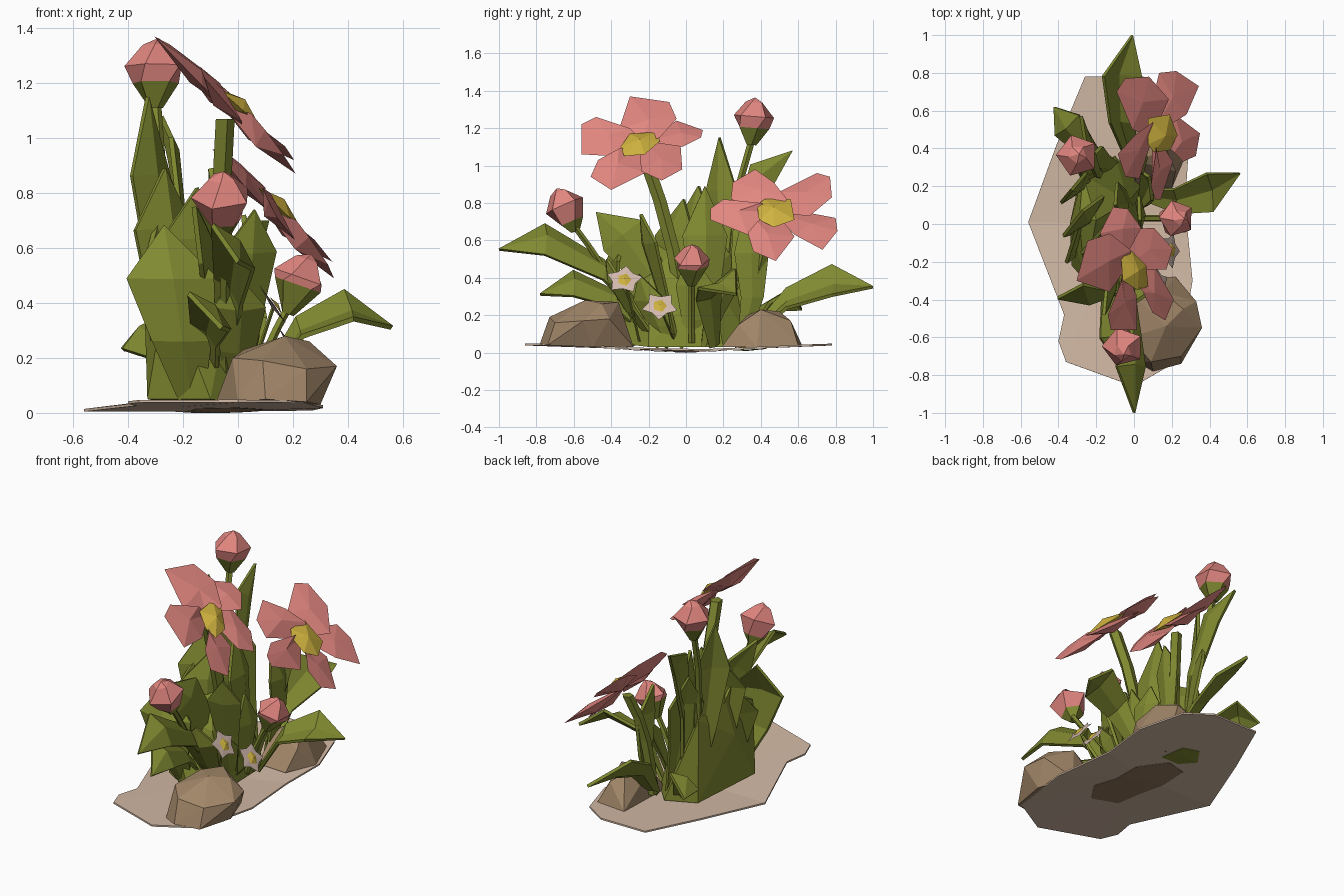
import bpy, bmesh, math
from mathutils import Vector


def mat(name, r, g, b):
    m = bpy.data.materials.new(name)
    m.diffuse_color = (r, g, b, 1)
    return m


PINK = mat("petal_pink", 0.76, 0.24, 0.215)
GREEN = mat("leaf_green", 0.215, 0.25, 0.03)
YELLOW = mat("pollen_yellow", 0.63, 0.45, 0.05)
TAN = mat("ground_tan", 0.65, 0.49, 0.375)
BROWN = mat("rock_brown", 0.36, 0.24, 0.14)
WHITE = mat("blossom_white", 0.65, 0.49, 0.42)
SOIL = mat("dark_soil", 0.30, 0.19, 0.11)


def make(name, verts, faces, mats, thick=0):
    me = bpy.data.meshes.new(name)
    me.from_pydata([tuple(v) for v in verts], [], faces)
    bm = bmesh.new()
    bm.from_mesh(me)
    bmesh.ops.recalc_face_normals(bm, faces=bm.faces)
    bm.to_mesh(me)
    bm.free()
    for m in mats:
        me.materials.append(m)
    ob = bpy.data.objects.new(name, me)
    bpy.context.collection.objects.link(ob)
    if thick:
        s = ob.modifiers.new("thickness", 'SOLIDIFY')
        s.thickness = thick
        s.offset = 0
    return ob


def hull(name, pts, m):
    bm = bmesh.new()
    vs = [bm.verts.new(p) for p in pts]
    r = bmesh.ops.convex_hull(bm, input=vs)
    bmesh.ops.delete(bm, geom=list({v for v in r["geom_interior"] if isinstance(v, bmesh.types.BMVert)}),
                     context='VERTS')
    bmesh.ops.recalc_face_normals(bm, faces=bm.faces)
    me = bpy.data.meshes.new(name)
    bm.to_mesh(me)
    bm.free()
    me.materials.append(m)
    bpy.context.collection.objects.link(bpy.data.objects.new(name, me))


def along(b, m, t, u):
    """Point on a curve running through b, m and t."""
    b, m, t = Vector(b), Vector(m), Vector(t)
    c = 2 * m - (b + t) / 2
    return b * (1 - u) ** 2 + c * 2 * u * (1 - u) + t * u * u


def leaf(name, base, mid, tip, width, angle, tilt=0.0):
    """Folded blade with a sunken midrib."""
    b = (base[0], base[1], 0.04)
    a = math.radians(angle)
    side = Vector((math.cos(a), math.sin(a), tilt)).normalized()
    fold = side.cross(Vector(tip) - Vector(b)).normalized()
    verts, faces = [], []
    for u, w in ((0, 0.25), (0.35, 0.65), (0.7, 1.0)):
        p = along(b, mid, tip, u)
        s = side * width * w / 2
        verts += [p - s, p + fold * width * w * 0.14, p + s]
    verts.append(Vector(tip))
    for i in (0, 3):
        faces += [(i, i + 1, i + 4, i + 3), (i + 1, i + 2, i + 5, i + 4)]
    faces += [(6, 7, 9), (7, 8, 9)]
    make(name, verts, faces, [GREEN], 0.018)


def stem(name, b, m, t, r, sides=5):
    verts, faces, n = [], [], 5
    for i in range(n):
        p = along(b, m, t, i / (n - 1))
        verts += [p + Vector((math.cos(k * math.tau / sides), math.sin(k * math.tau / sides), 0)) * r
                  for k in range(sides)]
    for i in range(n - 1):
        for k in range(sides):
            a, c = i * sides + k, i * sides + (k + 1) % sides
            faces.append((a, c, c + sides, a + sides))
    faces += [tuple(range(sides))[::-1], tuple(range((n - 1) * sides, n * sides))]
    make(name, verts, faces, [GREEN])


def bud(name, base, axis, length, radius, cup):
    """Faceted bud: green cup below, pink above."""
    q = Vector((0, 0, 1)).rotation_difference(Vector(axis))
    n, rings = 5, ((0, 0.25), (cup, 0.35 + 1.3 * cup), (0.6, 1.05), (0.9, 0.45))
    verts = [Vector(base) + q @ Vector((r * radius * math.cos(k * math.tau / n + 0.3 * j),
                                        r * radius * math.sin(k * math.tau / n + 0.3 * j), h * length))
             for j, (h, r) in enumerate(rings) for k in range(n)]
    verts.append(Vector(base) + q @ Vector((0.01, 0, length)))
    faces = [tuple(range(n))]
    for j in range(3):
        faces += [(j * n + k, j * n + (k + 1) % n, (j + 1) * n + (k + 1) % n, (j + 1) * n + k) for k in range(n)]
    faces += [(3 * n + k, 3 * n + (k + 1) % n, 4 * n) for k in range(n)]
    ob = make(name, verts, faces, [PINK, GREEN])
    for f in ob.data.polygons[:n + 1]:
        f.material_index = 1


def fan(name, outline, origin, slope, front, back, m, lift=0.0, twist=0.0, root=0.0):
    """Closed faceted plate: outline in (y, z) on a plane sloping along x, twisted like a propeller blade."""
    nrm = Vector((1, 0, slope)).normalized()
    n = len(outline)
    pts = []
    for i, (y, z) in enumerate(outline):
        t = twist * math.cos(math.pi * (i - 1) / (n - 2)) if i else root
        # shift along x only, so the outline keeps its place
        pts.append(Vector((origin[0] - slope * (z - origin[1]) + (lift + t) / nrm.x, y, z)))
    c = sum(pts, Vector()) / n
    faces = [(i, (i + 1) % n, n) for i in range(n)] + [((i + 1) % n, i, n + 1) for i in range(n)]
    make(name, pts + [c + nrm * front, c - nrm * back], faces, [m])


# Ground sheet, bent up towards both ends
edge = [(-0.26, 0.78), (0.05, 0.78), (0.2, 0.68), (0.29, 0.4), (0.27, 0.1), (0.31, -0.3), (0.24, -0.72),
        (0.0, -0.86), (-0.36, -0.73), (-0.4, -0.62), (-0.37, -0.48), (-0.56, 0.01), (-0.41, 0.42)]
N = len(edge)
ground = [(x, y, 0.009 + 0.034 * min(1, abs(y) / 0.75)) for x, y in
          edge + [(x * 0.5 - 0.04, y * 0.5) for x, y in edge] + [(-0.06, 0)]]
make("ground", ground, [(i, (i + 1) % N, N + (i + 1) % N, N + i) for i in range(N)] +
     [(N + i, N + (i + 1) % N, 2 * N) for i in range(N)], [TAN], 0.01)

# Soil and root patches under the sheet
for name, m, outline in (
        ("soil_patch", SOIL, [(0.0, -0.38), (0.09, -0.25), (0.05, -0.1), (0.05, 0.08), (-0.07, 0.23),
                              (-0.2, 0.2), (-0.2, 0.02), (-0.17, -0.14), (-0.15, -0.32)]),
        ("root_patch", GREEN, [(0.0, 0.25), (-0.03, 0.4), (-0.13, 0.43), (-0.2, 0.33), (-0.12, 0.25)])):
    make(name, [(x, y, 0.001 + 0.034 * abs(y) / 0.75) for x, y in outline] +
         [(sum(p[0] for p in outline) / len(outline), 0 if m is SOIL else 0.33, 0.0 if m is SOIL else 0.01)],
         [(i, (i + 1) % len(outline), len(outline)) for i in range(len(outline))], [m], 0.002)

# Rocks
hull("front_rock", [(-0.08, -0.5, 0.04), (0.0, -0.72, 0.04), (0.1, -0.78, 0.05), (0.25, -0.74, 0.04),
                    (0.3, -0.5, 0.03), (0.22, -0.28, 0.03), (0.0, -0.3, 0.03), (-0.02, -0.6, 0.2),
                    (0.09, -0.73, 0.19), (0.25, -0.7, 0.16), (0.36, -0.55, 0.17), (0.33, -0.41, 0.18),
                    (0.17, -0.54, 0.28), (0.26, -0.45, 0.26), (0.15, -0.36, 0.27), (0.02, -0.4, 0.23)], BROWN)
hull("back_rock", [(0.0, 0.2, 0.03), (0.2, 0.19, 0.03), (0.28, 0.38, 0.03), (0.2, 0.6, 0.04), (0.0, 0.62, 0.04),
                   (0.22, 0.28, 0.15), (0.17, 0.4, 0.23), (0.08, 0.5, 0.22), (0.14, 0.56, 0.17),
                   (0.02, 0.33, 0.2)], BROWN)

# Dense heart of the plant
hull("leaf_core", [(-0.33, -0.22, 0.05), (-0.1, -0.36, 0.05), (0.05, -0.2, 0.03), (0.04, 0.2, 0.03),
                   (-0.1, 0.36, 0.04), (-0.28, 0.28, 0.04), (-0.34, 0.0, 0.38), (-0.26, -0.3, 0.47),
                   (-0.04, -0.2, 0.38), (-0.03, 0.12, 0.42), (-0.27, 0.26, 0.55), (-0.2, 0.02, 0.68),
                   (-0.29, 0.03, 0.62)], GREEN)

# Broad upright leaves: base, middle, tip, width, side direction, side slope
broad = [((-0.17, -0.27), (-0.22, -0.38, 0.36), (-0.27, -0.32, 0.68), 0.33, 5, 0),
         ((-0.2, 0.02), (-0.26, 0.03, 0.5), (-0.27, 0.07, 0.89), 0.3, 45, 0),
         ((-0.2, 0.22), (-0.3, 0.2, 0.65), (-0.33, 0.18, 1.15), 0.21, 50, 0),
         ((-0.1, -0.1), (-0.18, -0.08, 0.48), (-0.15, -0.01, 0.82), 0.28, 45, 0),
         ((0.0, 0.1), (-0.05, 0.1, 0.45), (-0.1, 0.1, 0.89), 0.24, 100, 0),
         ((-0.1, 0.3), (-0.2, 0.31, 0.5), (-0.25, 0.33, 0.85), 0.22, 60, 0),
         ((-0.16, 0.25), (-0.22, 0.33, 0.78), (-0.28, 0.57, 1.08), 0.16, 90, -0.8),
         ((-0.17, -0.05), (-0.3, -0.05, 0.33), (-0.3, -0.02, 0.68), 0.34, 75, 0)]
for i, row in enumerate(broad):
    leaf(f"broad_leaf_{i + 1}", *row)

# Spreading outer leaves
outer = [((-0.05, -0.1), (-0.03, -0.58, 0.54), (0.0, -1.0, 0.55), 0.22, 180, 1.1),
         ((0.0, 0.3), (-0.07, 0.64, 0.35), (-0.01, 1.0, 0.35), 0.26, 180, 0.8),
         ((0.05, 0.15), (0.3, 0.13, 0.37), (0.56, 0.27, 0.31), 0.23, 100, 0.5),
         ((-0.1, -0.15), (-0.12, -0.48, 0.34), (-0.06, -0.78, 0.31), 0.2, 180, 0.9),
         ((-0.08, 0.0), (-0.12, -0.24, 0.5), (-0.16, -0.48, 0.75), 0.26, 90, 0.8),
         ((0.0, -0.05), (0.03, -0.16, 0.46), (0.06, -0.24, 0.74), 0.2, 20, 0)]
for i, row in enumerate(outer):
    leaf(f"outer_leaf_{i + 1}", *row)
small = [((-0.02, -0.15), (0.0, -0.34, 0.3), (0.0, -0.42, 0.5), 0.2, 20, 0),
         ((-0.15, 0.3), (-0.3, 0.46, 0.27), (-0.42, 0.62, 0.23), 0.2, 40, 0.7),
         ((0.03, 0.1), (0.06, 0.17, 0.27), (0.08, 0.25, 0.45), 0.16, 110, 0),
         ((0.0, -0.1), (0.03, -0.16, 0.2), (0.05, -0.25, 0.42), 0.18, 70, 0),
         ((0.0, 0.3), (0.04, 0.36, 0.4), (0.02, 0.3, 0.72), 0.18, 90, 0),
         ((0.0, 0.0), (0.02, 0.05, 0.25), (0.03, 0.02, 0.55), 0.2, 90, 0)]
for i, row in enumerate(small):
    leaf(f"small_leaf_{i + 1}", *row)

# Stems
stem("upper_flower_stem", (-0.06, 0.0, 0.05), (-0.07, -0.07, 0.55), (-0.05, -0.23, 1.07), 0.038)
stem("lower_flower_stem", (0.0, 0.34, 0.05), (0.02, 0.38, 0.4), (0.08, 0.47, 0.7), 0.034)
stem("tall_bud_stem", (-0.2, 0.2, 0.05), (-0.26, 0.24, 0.65), (-0.3, 0.35, 1.13), 0.02)
stem("front_bud_stem", (-0.05, -0.2, 0.05), (-0.05, -0.42, 0.42), (-0.04, -0.6, 0.68), 0.02)
stem("side_bud_stem", (0.04, 0.03, 0.05), (0.1, 0.03, 0.22), (0.19, 0.03, 0.4), 0.018)

# Buds
bud("tall_bud", (-0.3, 0.35, 1.11), (0, 0.08, 1), 0.255, 0.108, 0.36)
bud("front_bud", (-0.05, -0.59, 0.65), (-0.05, -0.4, 0.9), 0.25, 0.108, 0.22)
bud("side_bud", (0.18, 0.03, 0.36), (0.35, 0.0, 1), 0.235, 0.095, 0.48)

# Large flowers: petal outlines on a sloping plane
upper = [[(-0.24, 1.11), (-0.36, 1.19), (-0.30, 1.37), (-0.09, 1.34), (-0.05, 1.25), (-0.14, 1.15)],
         [(-0.22, 1.13), (-0.05, 1.24), (0.09, 1.19), (0.08, 1.15), (-0.02, 1.1)],
         [(-0.25, 1.14), (-0.03, 1.12), (-0.02, 0.98), (-0.13, 0.92), (-0.24, 0.97)],
         [(-0.23, 1.12), (-0.22, 0.96), (-0.40, 0.87), (-0.51, 0.94), (-0.47, 1.03), (-0.36, 1.09)],
         [(-0.22, 1.12), (-0.38, 1.05), (-0.56, 1.06), (-0.56, 1.22), (-0.48, 1.26), (-0.3, 1.2)]]
lower = [[(0.48, 0.74), (0.24, 0.82), (0.25, 0.91), (0.37, 0.98), (0.47, 0.91), (0.54, 0.82)],
         [(0.46, 0.75), (0.5, 0.86), (0.7, 0.96), (0.77, 0.94), (0.78, 0.83), (0.66, 0.73)],
         [(0.46, 0.76), (0.64, 0.75), (0.8, 0.72), (0.81, 0.65), (0.73, 0.55), (0.58, 0.63)],
         [(0.48, 0.77), (0.58, 0.62), (0.48, 0.49), (0.36, 0.54), (0.33, 0.64), (0.38, 0.7)],
         [(0.5, 0.75), (0.33, 0.63), (0.13, 0.71), (0.13, 0.77), (0.2, 0.82), (0.4, 0.8)]]
hearts = [[(-0.35, 1.1), (-0.3, 1.17), (-0.15, 1.18), (-0.14, 1.13), (-0.22, 1.06), (-0.33, 1.05)],
          [(0.38, 0.79), (0.42, 0.82), (0.56, 0.82), (0.58, 0.71), (0.47, 0.67), (0.39, 0.71)]]
for name, petals, heart, origin, slope in (("upper", upper, hearts[0], (-0.01, 1.11), 1.03),
                                           ("lower", lower, hearts[1], (0.13, 0.75), 0.94)):
    for i, p in enumerate(petals):
        fan(f"{name}_petal_{i + 1}", p, origin, slope, 0.018, 0.045, PINK, twist=-0.026, root=-0.025)
    fan(f"{name}_flower_heart", heart, origin, slope + 0.1, 0.035, 0.03, YELLOW, 0.012)

# Small star blossoms on thin stalks
for name, (x, y, z), turn in (("high", (0.13, -0.33, 0.39), 0.2), ("low", (0.19, -0.14, 0.25), 0.9)):
    star = [(y + r * math.cos(turn + k * math.pi / 5), z + 0.75 * r * math.sin(turn + k * math.pi / 5))
            for k in range(10) for r in [(0.1, 0.065)[k % 2]]]
    dot = [(y + 0.038 * math.cos(k * math.tau / 5), z + 0.034 * math.sin(k * math.tau / 5)) for k in range(5)]
    fan(f"{name}_blossom", star, (x, z), 0.7, 0.004, 0.01, WHITE)
    fan(f"{name}_blossom_heart", dot, (x, z), 0.7, 0.012, 0.0, YELLOW, 0.006)
    stem(f"{name}_blossom_stalk", (0.02, y + 0.08, 0.06), (x * 0.6, y + 0.04, z * 0.6), (x, y, z), 0.007, 4)
